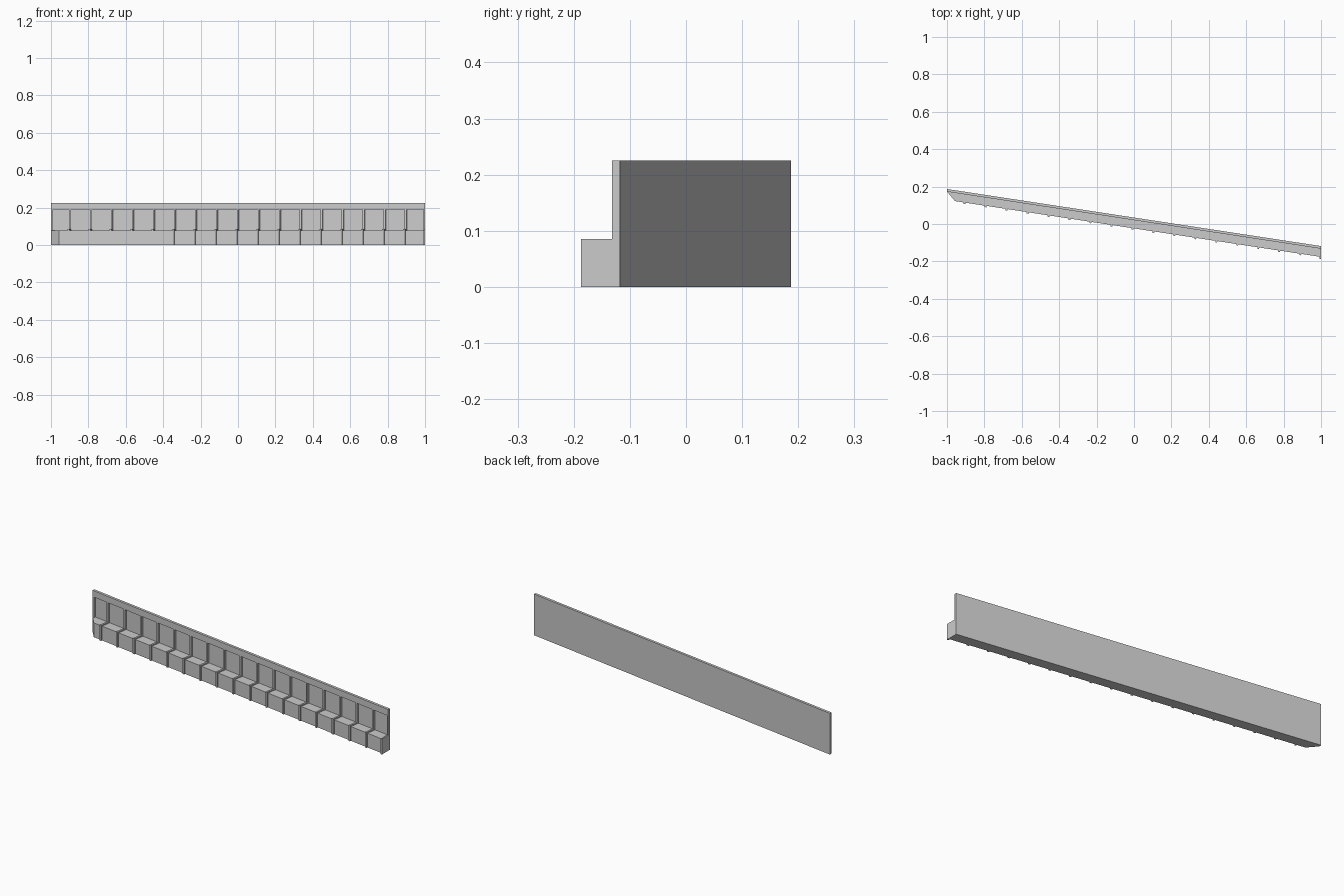
import bpy, bmesh

if "Cube" in bpy.data.objects:
    bpy.data.objects.remove(bpy.data.objects["Cube"])

SLOPE = -0.1525      # the row runs diagonally in plan
LEAN = -0.15         # dividers stand square to the row


def plan(x, d):
    """Point at x, a distance d in front of the back face."""
    return (x, 0.0345 + SLOPE * x - d)


def prism(name, outline, z0, z1):
    bm = bmesh.new()
    low = [bm.verts.new((x, y, z0)) for x, y in outline]
    high = [bm.verts.new((x, y, z1)) for x, y in outline]
    n = len(outline)
    bm.faces.new(low[::-1])
    bm.faces.new(high)
    for i in range(n):
        j = (i + 1) % n
        bm.faces.new((low[i], low[j], high[j], high[i]))
    bmesh.ops.recalc_face_normals(bm, faces=bm.faces)
    mesh = bpy.data.meshes.new(name)
    bm.to_mesh(mesh)
    bm.free()
    ob = bpy.data.objects.new(name, mesh)
    bpy.context.collection.objects.link(ob)
    return ob


def strip(name, x0, x1, d0, d1, z0, z1, lean=0.0):
    pts = [plan(x0 + lean * d0, d0), plan(x1 + lean * d0, d0),
           plan(x1 + lean * d1, d1), plan(x0 + lean * d1, d1)]
    return prism(name, pts, z0, z1)


SEAT, RIB, BAND, TOP = 0.078, 0.085, 0.19, 0.225

# Thin back panel and the thicker rail above it
strip("back_panel", -1, 1, 0, 0.003, SEAT, BAND)
strip("top_rail", -1, 1, 0, 0.014, BAND, TOP)

# Bench with a mitred left end
prism("bench", [plan(-1, 0), plan(1, 0), plan(1, 0.058),
                plan(-0.957, 0.058), plan(-1, 0.014)], 0, SEAT)

# Dividers between the seats: an upright and a low rib over the bench
for i in range(17):
    x = -0.897 + i * 0.1122
    strip(f"upright_{i}", x - 0.005, x + 0.005, 0.003, 0.014, SEAT, BAND, LEAN)
    strip(f"seat_rib_{i}", x - 0.005, x + 0.005, 0.003, 0.066, 0, RIB, LEAN)

# End pieces
strip("left_upright", -1, -0.99, 0.003, 0.014, SEAT, BAND)
strip("right_upright", 0.992, 1, 0.003, 0.014, SEAT, BAND)
strip("right_seat_rib", 0.992, 1, 0.003, 0.069, 0, RIB)
